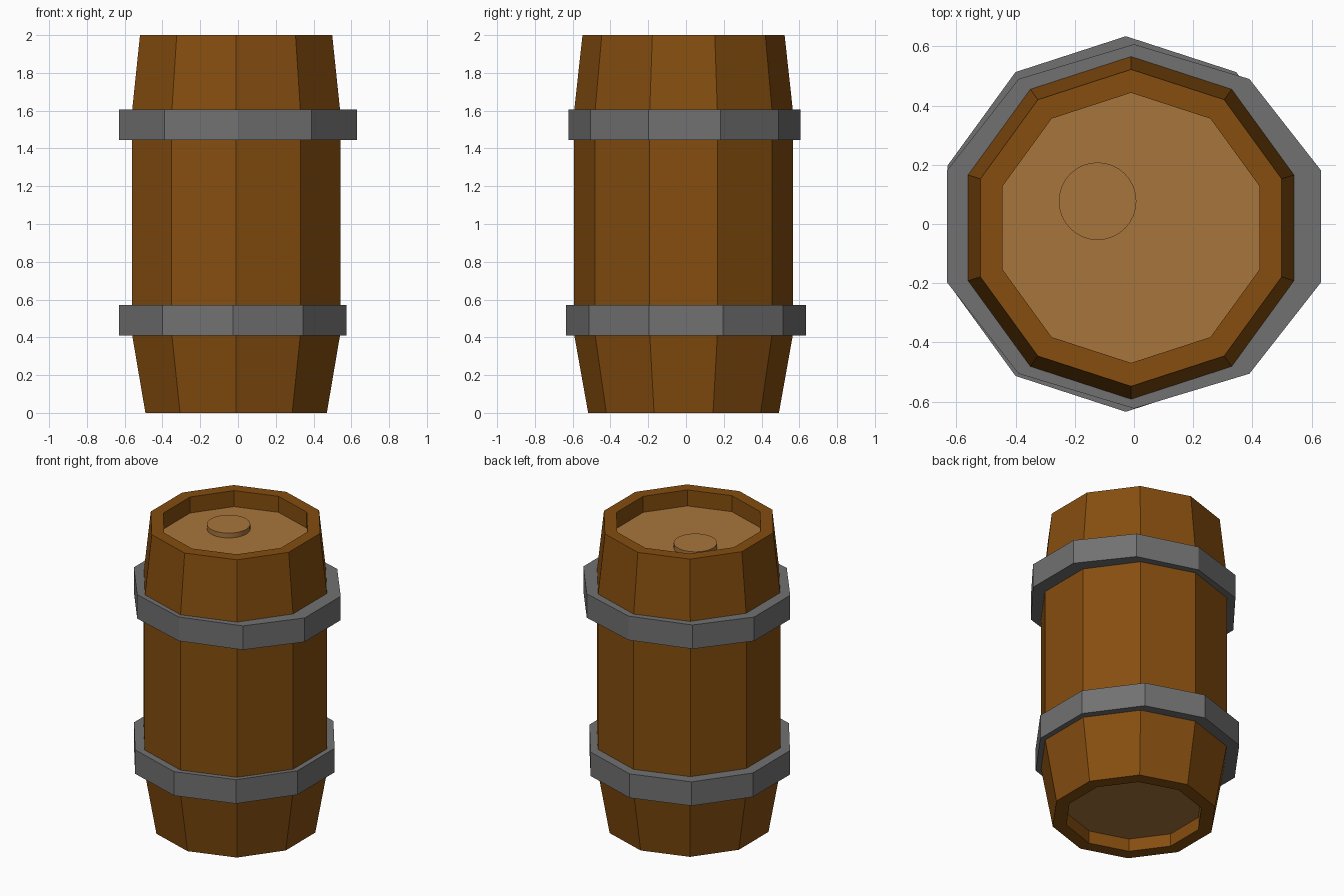
import bpy, bmesh, math

if "Cube" in bpy.data.objects:
    bpy.data.objects.remove(bpy.data.objects["Cube"])

SIDES = 10


def material(name, rgb):
    m = bpy.data.materials.new(name)
    m.diffuse_color = (*rgb, 1)
    m.use_nodes = True
    m.node_tree.nodes["Principled BSDF"].inputs["Base Color"].default_value = m.diffuse_color
    return m


dark_wood = material("dark wood", (0.235, 0.075, 0.0048))
light_wood = material("light wood", (0.39, 0.178, 0.046))
iron = material("grey iron", (0.165, 0.165, 0.165))


def lathe(name, profile, mat, center=(0, 0), stretch=(1, 1), sides=SIDES,
          closed=False, cap_mat=None):
    """Sweep (radius, z) points round the z axis; close the loop or cap both ends."""
    bm = bmesh.new()
    rings = []
    for r, z in profile:
        angles = [math.pi / 2 + math.tau * i / sides for i in range(sides)]
        rings.append([bm.verts.new((center[0] + r * stretch[0] * math.cos(a),
                                    center[1] + r * stretch[1] * math.sin(a), z))
                      for a in angles])
    pairs = list(zip(rings, rings[1:]))
    if closed:
        pairs.append((rings[-1], rings[0]))
    for low, high in pairs:
        for i in range(sides):
            j = (i + 1) % sides
            bm.faces.new((low[i], low[j], high[j], high[i]))
    if not closed:
        for ring in (rings[0][::-1], rings[-1]):
            cap = bm.faces.new(ring)
            cap.material_index = 1 if cap_mat else 0
    bmesh.ops.recalc_face_normals(bm, faces=bm.faces)
    mesh = bpy.data.meshes.new(name)
    bm.to_mesh(mesh)
    bm.free()
    mesh.materials.append(mat)
    if cap_mat:
        mesh.materials.append(cap_mat)
    obj = bpy.data.objects.new(name, mesh)
    bpy.context.collection.objects.link(obj)
    return obj


# Staved body with recessed heads at both ends
lathe("barrel_body",
      [(0.42, 0.085), (0.42, 0), (0.505, 0), (0.58, 0.42),
       (0.58, 1.59), (0.535, 2), (0.456, 2), (0.456, 1.893)],
      dark_wood, center=(-0.01, -0.013), cap_mat=light_wood)

# Iron hoops, each fitted slightly off centre
for name, z0, z1, center, stretch in (
        ("lower_hoop", 0.41, 0.57, (-0.0275, 0), (0.634, 0.634)),
        ("upper_hoop", 1.445, 1.605, (0, -0.008), (0.663, 0.615))):
    lathe(name, [(0.85, z0), (1, z0), (1, z1), (0.85, z1)],
          iron, center, stretch, closed=True)

# Round plug on the lid
plug = lathe("lid_plug", [(0.131, 1.885), (0.131, 1.925)], light_wood,
             center=(-0.123, 0.077), sides=32)
bpy.context.view_layer.objects.active = plug
plug.select_set(True)
bpy.ops.object.shade_smooth_by_angle(angle=math.radians(30))
